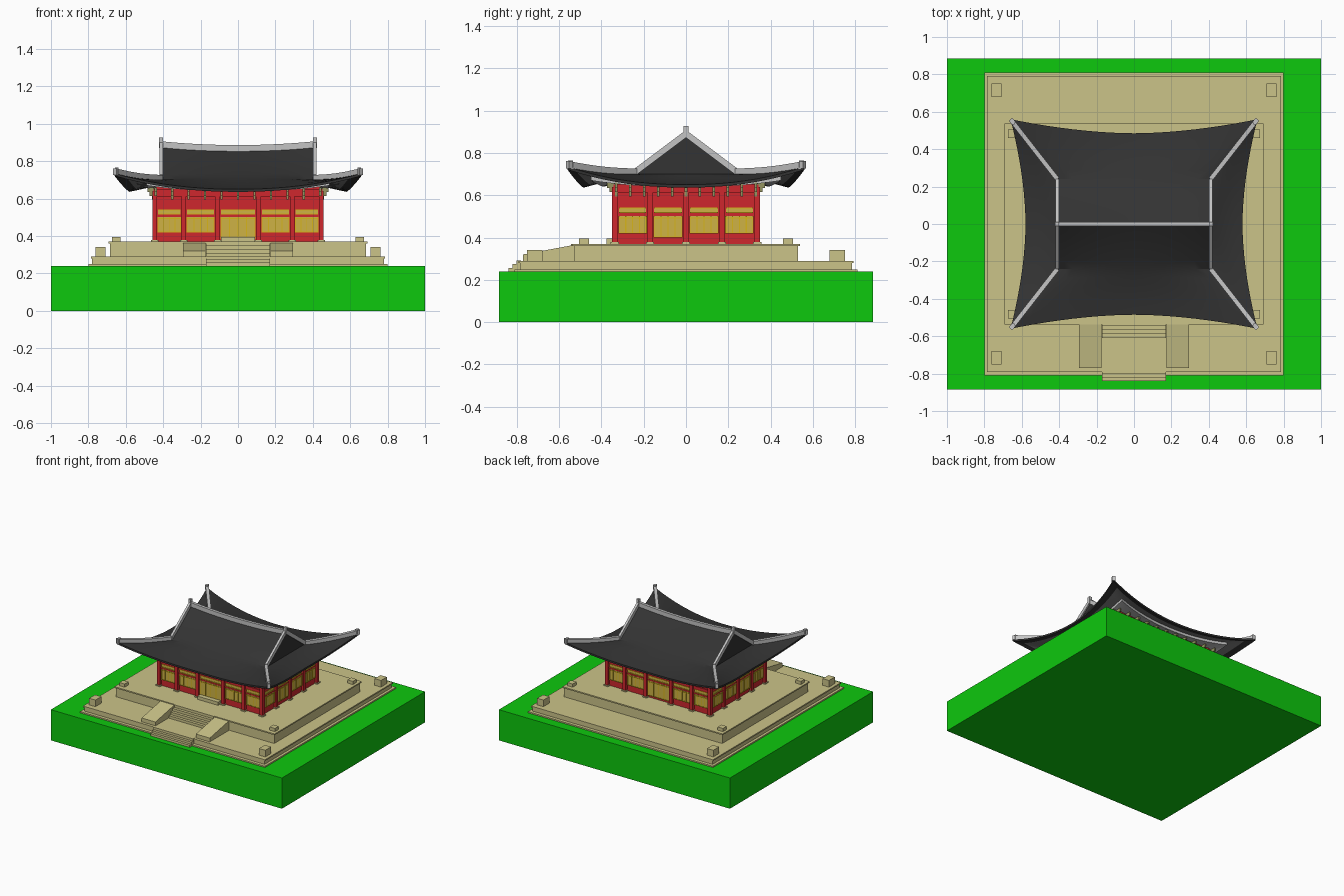
import bpy, bmesh, math
from mathutils import Vector

cube = bpy.data.objects.get("Cube")
if cube:
    bpy.data.objects.remove(cube, do_unlink=True)


def material(name, r, g, b):
    m = bpy.data.materials.new(name)
    m.use_nodes = True
    m.diffuse_color = (r, g, b, 1)
    m.node_tree.nodes["Principled BSDF"].inputs["Base Color"].default_value = (r, g, b, 1)
    return m


GRASS = material("grass green", .004, .58, .004)
STONE = material("sandstone", .6, .55, .25)
RED = material("red timber", .62, .02, .026)
PAPER = material("window yellow", .62, .45, .06)
GOLD = material("lattice gold", .68, .46, .01)
TILE = material("charcoal tile", .033, .033, .033)
RIDGE = material("ridge grey", .55, .55, .55)
SOFFIT = material("soffit grey", .2, .2, .2)
OLIVE = material("bracket olive", .3, .3, .12)


def finish(name, bm, mats, smooth=False):
    bmesh.ops.remove_doubles(bm, verts=bm.verts, dist=.0005)
    bmesh.ops.recalc_face_normals(bm, faces=bm.faces)
    me = bpy.data.meshes.new(name)
    bm.to_mesh(me)
    bm.free()
    for m in mats:
        me.materials.append(m)
    ob = bpy.data.objects.new(name, me)
    bpy.context.collection.objects.link(ob)
    if smooth:
        bpy.ops.object.select_all(action='DESELECT')
        ob.select_set(True)
        bpy.context.view_layer.objects.active = ob
        bpy.ops.object.shade_smooth_by_angle(angle=math.radians(28))
    return ob


def boxes(name, mat, spans):
    """One object from several (x0, x1, y0, y1, z0, z1) blocks."""
    bm = bmesh.new()
    for x0, x1, y0, y1, z0, z1 in spans:
        vs = bmesh.ops.create_cube(bm, size=1)['verts']
        for v in vs:
            v.co = (x1 if v.co.x > 0 else x0, y1 if v.co.y > 0 else y0, z1 if v.co.z > 0 else z0)
    me = bpy.data.meshes.new(name)
    bm.to_mesh(me)
    bm.free()
    me.materials.append(mat)
    ob = bpy.data.objects.new(name, me)
    bpy.context.collection.objects.link(ob)
    return ob


def slab(hx, hy, z0, z1):
    return (-hx, hx, -hy, hy, z0, z1)


def corners(cx, cy, w, d, z0, z1):
    return [(sx * cx - w, sx * cx + w, sy * cy - d, sy * cy + d, z0, z1)
            for sx in (-1, 1) for sy in (-1, 1)]


# Ground and stone terraces
boxes("ground", GRASS, [slab(1, .885, 0, .24)])
boxes("lower_terrace", STONE, [slab(.8, .81, .24, .25), slab(.78, .785, .25, .28), slab(.787, .792, .28, .29)])
boxes("upper_terrace", STONE, [slab(.685, .53, .29, .36), slab(.693, .538, .36, .37)])
boxes("lower_corner_blocks", STONE, corners(.735, .715, .027, .036, .29, .342))
boxes("upper_corner_blocks", STONE, corners(.65, .482, .023, .023, .37, .395))

# Front steps
boxes("lower_steps", STONE, [(-.17, .17, -.84, -.78, .24, .257), (-.17, .17, -.82, -.78, .24, .274),
                             (-.17, .17, -.8, -.78, .24, .292)])
boxes("upper_steps", STONE, [(-.17, .17, -.61 + .022 * i, -.53, .29, .31 + .02 * i) for i in range(4)])
boxes("door_step", STONE, [(-.09, .09, -.375, -.34, .37, .395)])

# Sloping stone panels beside the steps
for side, sx in (("left", 1), ("right", -1)):
    ramp = boxes(side + "_stair_ramp", STONE, [(min(sx * .175, sx * .295), max(sx * .175, sx * .295),
                                              -.77, -.53, .29, .365)])
    for v in ramp.data.vertices:
        if v.co.y < -.7 and v.co.z > .3:
            v.co.z = .32

# Hall body, columns and beams
boxes("hall_wall", RED, [slab(.44, .33, .37, .68)])
FX = [.445, .29, .11]
post_x = [s * x for x in FX for s in (-1, 1)]
post_y = [-.335, -.17, 0, .17, .335]
posts = [(x - .013, x + .013, s * .337 - .013, s * .337 + .013, .37, .64) for x in post_x for s in (-1, 1)]
posts += [(s * .445 - .013, s * .445 + .013, y - .013, y + .013, .37, .64) for y in post_y for s in (-1, 1)]
boxes("columns", RED, posts)
boxes("column_bases", STONE, [(a - .006, b + .006, c - .006, d + .006, .37, .378) for a, b, c, d, e, f in posts])
boxes("wall_beams", RED, [slab(.447, .337, z0, z1) for z0, z1 in
                          ((.504, .514), (.543, .565), (.575, .6))]
      + [slab(.452, .342, .612, .65)])

# Window panels with lattice bars on all four walls
panes, bars = [], []


def wall_rect(axis, s, a, b, z0, z1, depth):
    wall = .33 if axis == 'x' else .44
    lo, hi = sorted((s * wall, s * (wall + depth)))
    return (a, b, lo, hi, z0, z1) if axis == 'x' else (lo, hi, a, b, z0, z1)


def window(axis, s, a, b, z0):
    panes.append(wall_rect(axis, s, a, b, z0, .502, .005))
    panes.append(wall_rect(axis, s, a, b, .516, .541, .005))
    n = 4
    for i in range(n + 1):
        p = a + (b - a) * i / n
        bars.append(wall_rect(axis, s, p - .0025, p + .0025, z0, .502, .008))
    for z in (z0, .49, .516, .537):
        bars.append(wall_rect(axis, s, a, b, z, z + .005, .008))


for s in (-1, 1):
    xs = sorted(post_x)
    for a, b in zip(xs, xs[1:]):
        window('x', s, a + .018, b - .018, .385 if a * b < 0 else .418)
    for i, (a, b) in enumerate(zip(post_y, post_y[1:])):
        window('y', s, a + .018, b - .018, .4 if i == 1 else .418)
boxes("window_panels", PAPER, panes)
boxes("window_lattice", GOLD, bars)

# Stepped eave brackets
brackets = []
for s in (-1, 1):
    for k, (z0, z1) in enumerate(((.595, .615), (.615, .635), (.635, .66))):
        out = .012 * (k + 1)
        for i in range(11):
            x, y = -.44 + .088 * i, -.33 + .066 * i
            for p, wall, axis in ((x, .338, 'x'), (y, .448, 'y')):
                lo, hi = sorted((s * wall, s * (wall + out)))
                w = .006
                brackets.append((p - w, p + w, lo, hi, z0, z1) if axis == 'x' else (lo, hi, p - w, p + w, z0, z1))
boxes("eave_brackets", OLIVE, brackets)

# Roof: curved eaves, hipped skirt and upright gables
N = 20
U = [-1 + 2 * i / N for i in range(N + 1)]


def lift(u):
    return .65 + .085 * abs(u) ** 2.2


def eave(axis, s, u):
    bow = abs(u) ** 1.8
    if axis == 'x':
        return Vector((.66 * u, s * (.485 + .075 * bow), lift(u)))
    return Vector((s * (.58 + .08 * bow), .56 * u, lift(u)))


def shoulder(axis, s, u):
    if axis == 'x':
        return Vector((.41 * u, s * .24, .715 - .015 * u * u))
    return Vector((s * .41, .24 * u, .70))


def ridge(u):
    return Vector((.41 * u, 0, .86 + .02 * u * u))


def ring(axis, s, u):
    z = .648 + .03 * abs(u) ** 2.5
    if axis == 'x':
        return Vector((.49 * u, s * (.39 + .06 * u * u), z))
    return Vector((s * (.47 + .02 * u * u), .45 * u, z))


def loft(bm, rows, index=0):
    grid = [[bm.verts.new(p) for p in row] for row in rows]
    for r0, r1 in zip(grid, grid[1:]):
        for i in range(len(r0) - 1):
            bm.faces.new((r0[i], r0[i + 1], r1[i + 1], r1[i])).material_index = index


def blend(fa, fb, sag, n=6):
    return [[fa(u).lerp(fb(u), k / n) - Vector((0, 0, sag * math.sin(math.pi * k / n))) for u in U]
            for k in range(n + 1)]


SIDES = [(a, s) for a in 'xy' for s in (-1, 1)]
drop = Vector((0, 0, -.014))
roof, soffit, beam = bmesh.new(), bmesh.new(), bmesh.new()
for axis, s in SIDES:
    E = lambda u: eave(axis, s, u)
    S = lambda u: shoulder(axis, s, u)
    R = lambda u: ring(axis, s, u)
    loft(roof, blend(S, E, .008))
    loft(roof, [[E(u) for u in U], [E(u) + drop for u in U]])
    if axis == 'x':
        loft(roof, blend(ridge, S, .006))
    else:
        # gable wall between the two rakes
        rake = [ridge(s).lerp(S(math.copysign(1, u)), abs(u))
                - Vector((0, 0, .006 * math.sin(math.pi * abs(u)))) for u in U]
        loft(roof, [rake, [S(u) for u in U]])
    edge = [E(u) + drop for u in U]
    inner = [R(u) + Vector((0, 0, .012)) for u in U]
    middle = [a.lerp(b, .4) for a, b in zip(edge, inner)]
    loft(soffit, [edge, middle], 0)
    loft(soffit, [middle, inner], 1)
    # light eave beam and the ceiling back to the wall
    wall = [Vector((p.x * .85, p.y * .75, .665)) for p in inner]
    low = [R(u) - Vector((0, 0, .008)) for u in U]
    loft(beam, [inner, low, [p.lerp(w, .25) for p, w in zip(low, wall)], wall])
finish("roof_tiles", roof, [TILE], True)
finish("roof_soffit", soffit, [TILE, SOFFIT], True)
finish("eave_beam", beam, [RIDGE], True)


# Grey ridge caps swept along the roof edges
def cap(name, pts, width, height):
    bm = bmesh.new()
    rows = []
    for i, p in enumerate(pts):
        d = pts[min(i + 1, len(pts) - 1)] - pts[max(i - 1, 0)]
        side = Vector((-d.y, d.x, 0)).normalized() * width / 2
        up, base = Vector((0, 0, height)), Vector((0, 0, -.008))
        rows.append([p - side + base, p + side + base, p + side + up, p - side + up, p - side + base])
    loft(bm, rows)
    for row in (rows[0], rows[-1]):
        bm.faces.new([bm.verts.new(p) for p in row[:4]])
    finish(name, bm, [RIDGE], True)


cap("main_ridge", [ridge(u) for u in U], .022, .026)
for sx in (-1, 1):
    for sy in (-1, 1):
        tag = ("left" if sx > 0 else "right") + ("_back" if sy > 0 else "_front")
        knee = Vector((sx * .41, sy * .24, .70))
        tip = Vector((sx * .66, sy * .56, .735))
        cap(tag + "_gable_ridge", [ridge(sx), knee], .018, .028)
        cap(tag + "_hip_ridge", [knee.lerp(tip, k / 6) - Vector((0, 0, .008 * math.sin(math.pi * k / 6)))
                                 for k in range(7)], .024, .026)
boxes("ridge_end_tiles", RIDGE, [(s * .412 - .01, s * .412 + .01, -.011, .011, .87, .927) for s in (-1, 1)])
boxes("hip_end_tiles", RIDGE, corners(.648, .545, .009, .012, .73, .765))
